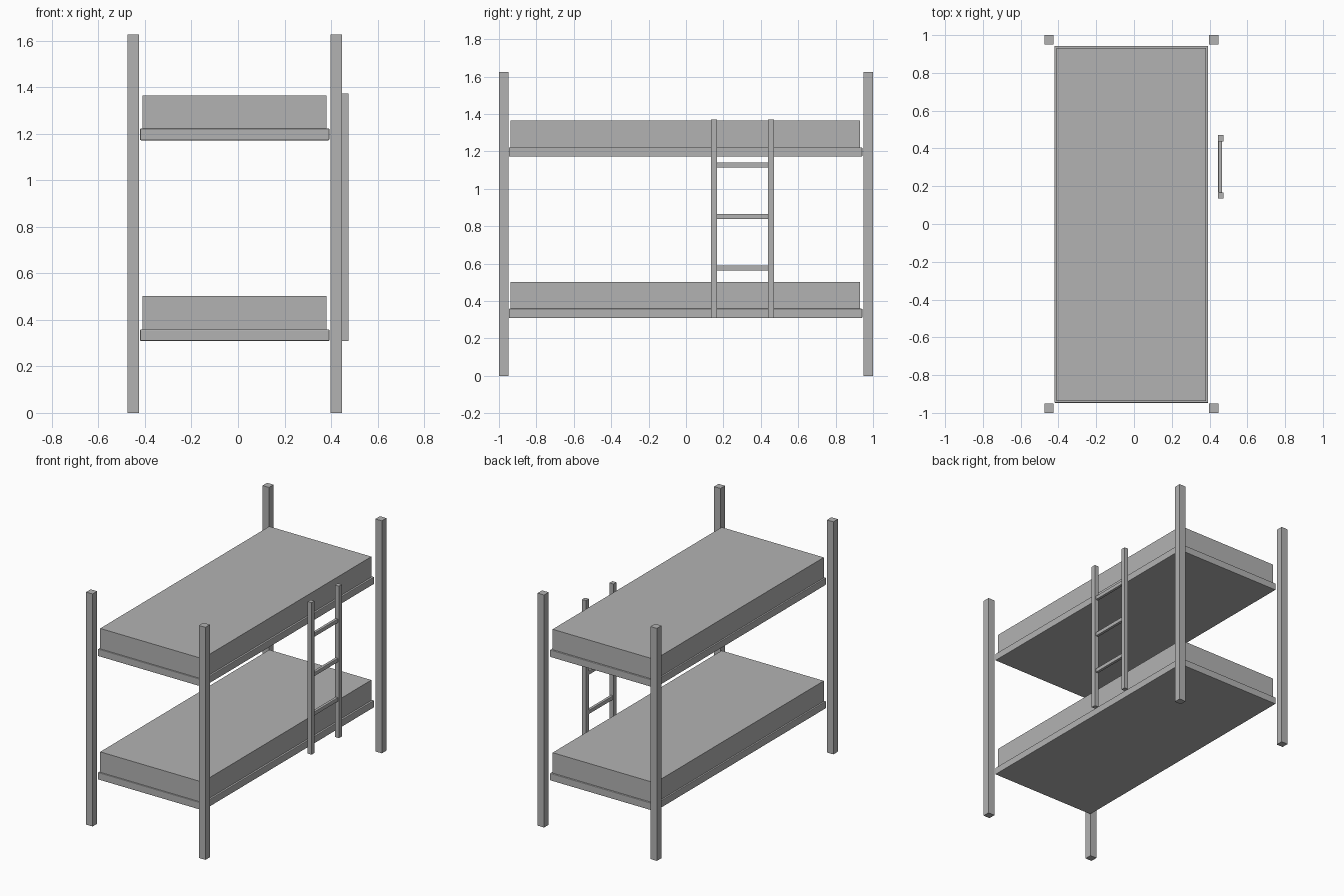
import bpy

cube = bpy.data.objects.get("Cube")
if cube:
    bpy.data.objects.remove(cube, do_unlink=True)

grey = bpy.data.materials.new("plain_grey")
grey.use_nodes = True
colour = (0.45, 0.45, 0.45, 1)
grey.diffuse_color = colour
grey.node_tree.nodes["Principled BSDF"].inputs["Base Color"].default_value = colour


def box(name, xs, ys, zs, bevel=0):
    """Box spanning the given ranges, optionally with softened edges."""
    spans = (xs, ys, zs)
    bpy.ops.mesh.primitive_cube_add(size=1, location=[(a + b) / 2 for a, b in spans])
    ob = bpy.context.object
    ob.name = name
    ob.scale = [b - a for a, b in spans]
    bpy.ops.object.transform_apply(location=False, rotation=False, scale=True)
    ob.data.materials.append(grey)
    if bevel:
        mod = ob.modifiers.new("soft_edges", "BEVEL")
        mod.width = bevel
        mod.segments = 2
    return ob


# Four corner posts
for side, x in (("right", -0.475), ("left", 0.398)):
    for end, y in (("front", -1), ("back", 0.95)):
        box(f"{end}_{side}_post", (x, x + 0.05), (y, y + 0.05), (0, 1.626))

# Two bunks: base board and mattress
for level, z in (("lower", 0.309), ("upper", 1.172)):
    box(f"{level}_bed_base", (-0.421, 0.393), (-0.947, 0.943), (z, z + 0.05), 0.004)
    box(f"{level}_mattress", (-0.41, 0.38), (-0.937, 0.931), (z + 0.05, z + 0.193))

# Ladder on the left side
for end, y in (("front", 0.135), ("back", 0.438)):
    box(f"ladder_{end}_rail", (0.444, 0.475), (y, y + 0.032), (0.309, 1.372))
for i in range(3):
    z = 0.563 + i * 0.275
    box(f"ladder_rung_{i + 1}", (0.446, 0.467), (0.165, 0.44), (z, z + 0.028), 0.004)
